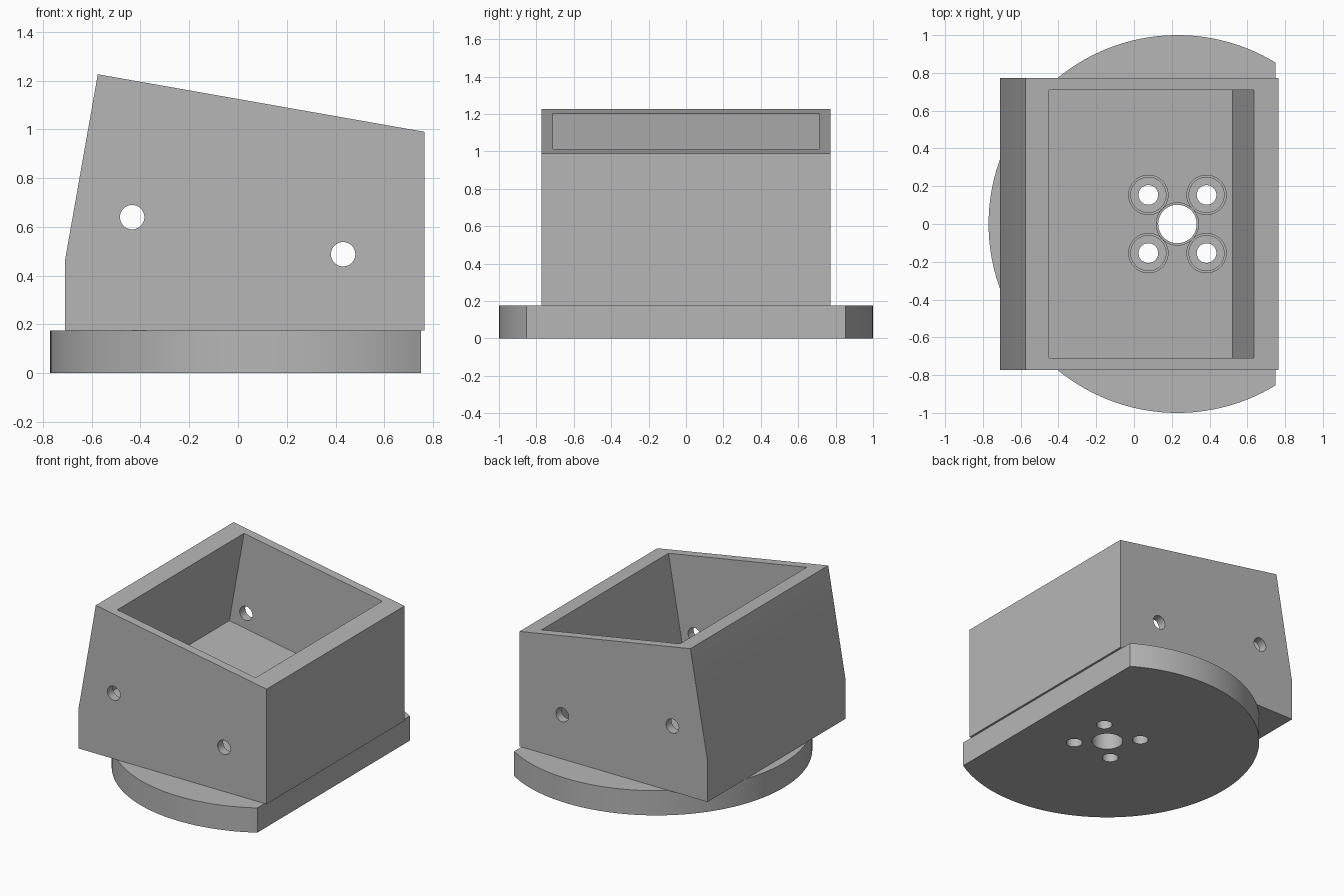
import bpy
import bmesh
import math
from mathutils import Matrix, Vector

default_cube = bpy.data.objects.get("Cube")
if default_cube:
    bpy.data.objects.remove(default_cube, do_unlink=True)

grey = bpy.data.materials.new("plain_grey")
grey.use_nodes = True
colour = (0.47, 0.47, 0.47, 1)
grey.diffuse_color = colour
grey.node_tree.nodes["Principled BSDF"].inputs["Base Color"].default_value = colour


def make_object(name, bm):
    bmesh.ops.recalc_face_normals(bm, faces=bm.faces)
    mesh = bpy.data.meshes.new(name)
    bm.to_mesh(mesh)
    bm.free()
    mesh.materials.append(grey)
    obj = bpy.data.objects.new(name, mesh)
    bpy.context.collection.objects.link(obj)
    return obj


def prism(name, profile, half_width):
    """Extrude an x-z profile symmetrically along y."""
    bm = bmesh.new()
    face = bm.faces.new([bm.verts.new((x, -half_width, z)) for x, z in profile])
    new = bmesh.ops.extrude_face_region(bm, geom=[face])["geom"]
    verts = [v for v in new if isinstance(v, bmesh.types.BMVert)]
    bmesh.ops.translate(bm, verts=verts, vec=(0, 2 * half_width, 0))
    return make_object(name, bm)


def cylinder(name, radius, start, end, sides=48):
    """Cylinder running from start to end."""
    start, end = Vector(start), Vector(end)
    axis = end - start
    turn = axis.to_track_quat("Z", "Y").to_matrix().to_4x4()
    bm = bmesh.new()
    bmesh.ops.create_cone(bm, cap_ends=True, segments=sides, radius1=radius,
                          radius2=radius, depth=axis.length,
                          matrix=Matrix.Translation((start + end) / 2) @ turn)
    return make_object(name, bm)


def select(obj):
    bpy.ops.object.select_all(action="DESELECT")
    obj.select_set(True)
    bpy.context.view_layer.objects.active = obj


def cut(target, cutter):
    """Subtract the cutter, then discard it."""
    cutter.hide_render = True
    select(target)
    mod = target.modifiers.new("cut", "BOOLEAN")
    mod.operation = "DIFFERENCE"
    mod.solver = "EXACT"
    mod.object = cutter
    bpy.ops.object.modifier_apply(modifier=mod.name)
    bpy.data.objects.remove(cutter, do_unlink=True)


BASE_TOP = 0.175
HUB_X = 0.23
BOLT = 0.154
TILT = math.radians(10)

# Round base plate with one flat side
base = cylinder("base_plate", 1.0, (HUB_X, 0, 0), (HUB_X, 0, BASE_TOP), 160)
cut(base, prism("flat_cutter", [(0.75, -1), (2, -1), (2, 1), (0.75, 1)], 2))

# Housing with a sloped top and a leaning side
housing = prism("housing", [(-0.71, BASE_TOP), (0.765, BASE_TOP), (0.765, 0.99),
                            (-0.575, 1.226), (-0.71, 0.46)], 0.772)

# Tilted pocket, square to the sloped top
down = Vector((-math.sin(TILT), -math.cos(TILT)))
rim_low, rim_high = Vector((0.635, 1.013)), Vector((-0.45, 1.204))
pocket = [rim_low - down * 0.3, rim_high - down * 0.3,
          rim_high + down * 0.66, rim_low + down * 0.66]
cut(housing, prism("pocket_cutter", pocket, 0.71))

# Cross holes through the front and back walls
for x, z in ((-0.434, 0.64), (0.431, 0.488)):
    cut(housing, cylinder("cross_cutter", 0.05, (x, -1, z), (x, 1, z)))

# Central bore and counterbored bolt holes through floor and base
cut(housing, cylinder("bore_cutter", 0.112, (HUB_X, 0, 0), (HUB_X, 0, 0.7)))
cut(base, cylinder("bore_cutter", 0.102, (HUB_X, 0, -1), (HUB_X, 0, 1)))
for sx in (-1, 1):
    for sy in (-1, 1):
        x, y = HUB_X + sx * BOLT, sy * BOLT
        cut(housing, cylinder("bolt_cutter", 0.104, (x, y, 0), (x, y, 0.7)))
        cut(base, cylinder("head_cutter", 0.093, (x, y, 0.09), (x, y, 1)))
        cut(base, cylinder("bolt_cutter", 0.052, (x, y, -1), (x, y, 1)))

for part in (base, housing):
    select(part)
    bpy.ops.object.shade_smooth_by_angle(angle=math.radians(30))
